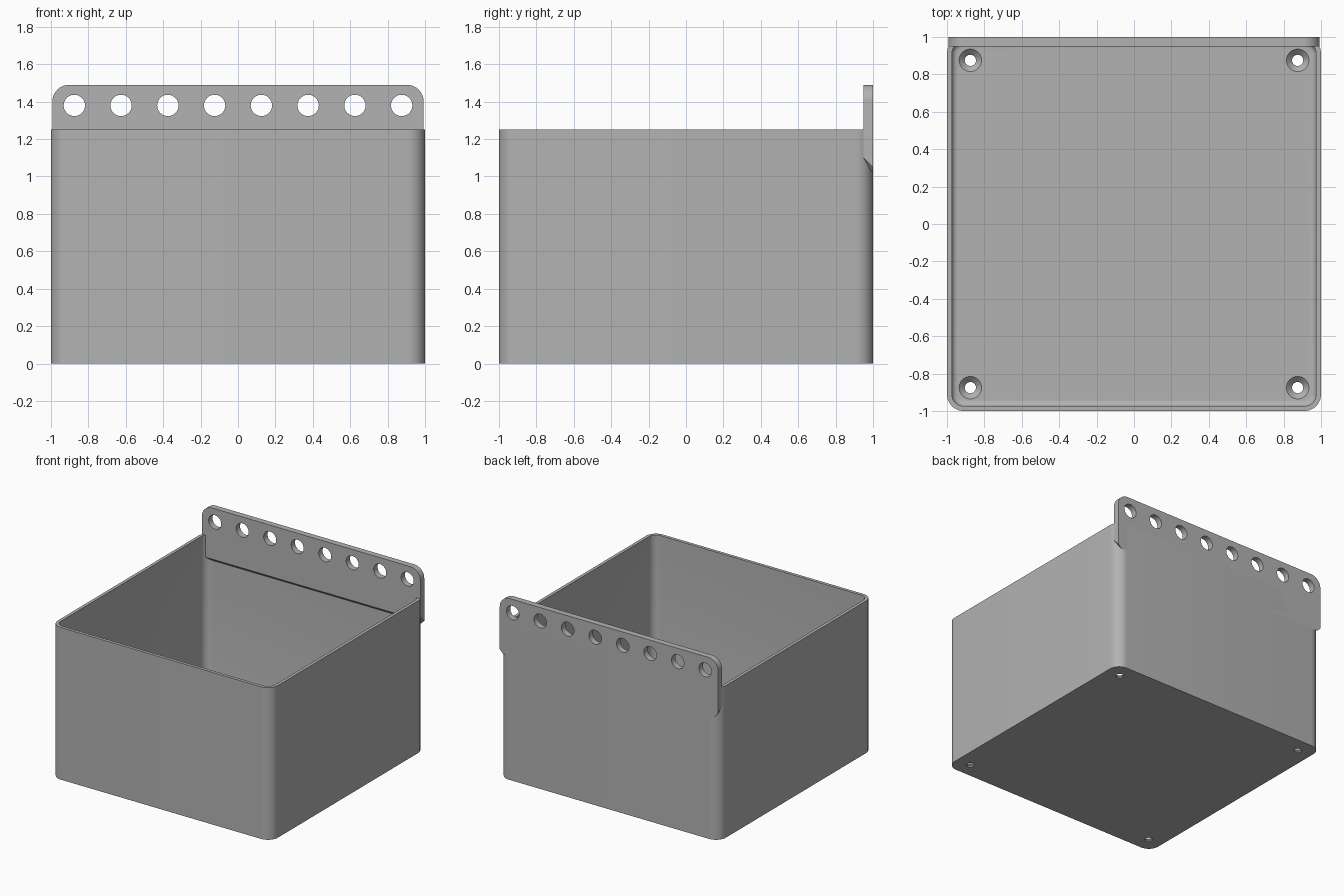
import bpy, bmesh, math
from mathutils import Matrix, Vector

if "Cube" in bpy.data.objects:
    bpy.data.objects.remove(bpy.data.objects["Cube"], do_unlink=True)

HEIGHT, WALL, FLOOR, RADIUS, FILLET = 1.25, 0.026, 0.04, 0.09, 0.03
TAB_TOP, TAB_LOW, TAB_HALF, TAB_DEPTH = 1.49, 1.02, 0.993, 0.05

grey = bpy.data.materials.new("plain grey")
grey.use_nodes = True
colour = (0.45, 0.45, 0.45, 1)
grey.diffuse_color = colour
grey.node_tree.nodes["Principled BSDF"].inputs["Base Color"].default_value = colour


def make_object(name, bm):
    bmesh.ops.recalc_face_normals(bm, faces=bm.faces)
    mesh = bpy.data.meshes.new(name)
    bm.to_mesh(mesh)
    bm.free()
    mesh.materials.append(grey)
    obj = bpy.data.objects.new(name, mesh)
    bpy.context.collection.objects.link(obj)
    return obj


def arc(cx, cy, r, start, steps=10):
    """Quarter turn counter-clockwise from a start angle."""
    angles = [math.radians(start + 90 * i / steps) for i in range(steps + 1)]
    return [(cx + r * math.cos(a), cy + r * math.sin(a)) for a in angles]


def rounded_square(inset):
    r = max(RADIUS - inset, 0.02)
    c = 1 - inset - r
    signs = [(1, 1), (-1, 1), (-1, -1), (1, -1)]
    return [p for i, (sx, sy) in enumerate(signs) for p in arc(sx * c, sy * c, r, 90 * i)]


def cone(bm, r1, r2, depth, matrix):
    bmesh.ops.create_cone(bm, cap_ends=True, segments=40, radius1=r1, radius2=r2,
                          depth=depth, matrix=matrix)


def drill(obj, cutter_bm):
    cutter = make_object("hole_cutter", cutter_bm)
    cutter.hide_render = True
    mod = obj.modifiers.new("holes", "BOOLEAN")
    mod.operation, mod.solver, mod.object = "DIFFERENCE", "EXACT", cutter
    bpy.context.view_layer.objects.active = obj
    bpy.ops.object.modifier_apply(modifier=mod.name)
    bpy.data.objects.remove(cutter, do_unlink=True)


def smooth(obj):
    bpy.ops.object.select_all(action="DESELECT")
    obj.select_set(True)
    bpy.context.view_layer.objects.active = obj
    bpy.ops.object.shade_smooth_by_angle(angle=math.radians(30))


# Open box: rings run up the outside, over the rim and down to a filleted floor
sections = [(0, 0), (0, HEIGHT), (WALL, HEIGHT)]
for i in range(6):
    a = math.radians(90 * i / 5)
    sections.append((WALL + FILLET * (1 - math.cos(a)), FLOOR + FILLET * (1 - math.sin(a))))
bm = bmesh.new()
rings = [[bm.verts.new((x, y, z)) for x, y in rounded_square(inset)] for inset, z in sections]
for low, high in zip(rings, rings[1:]):
    for i in range(len(low)):
        j = (i + 1) % len(low)
        bm.faces.new((low[i], low[j], high[j], high[i]))
bm.faces.new(rings[0])
bm.faces.new(rings[-1])
box = make_object("box", bm)

# Countersunk screw holes in the floor corners
bm = bmesh.new()
sink = 0.03
for x in (-0.875, 0.875):
    for y in (-0.875, 0.875):
        angles = [2 * math.pi * i / 40 for i in range(40)]
        profile = [(0.03, -0.1), (0.03, FLOOR - sink), (0.06, FLOOR), (0.06, FLOOR + 0.02)]
        loops = [[bm.verts.new((x + r * math.cos(a), y + r * math.sin(a), z)) for a in angles]
                 for r, z in profile]
        for low, high in zip(loops, loops[1:]):
            for i in range(40):
                j = (i + 1) % 40
                bm.faces.new((low[i], low[j], high[j], high[i]))
        bm.faces.new(loops[0])
        bm.faces.new(loops[-1])
drill(box, bm)
smooth(box)

# Hanging plate with rounded top corners and a sloped underside
c = TAB_HALF - RADIUS
bevel = 0.03
outline = arc(c, TAB_TOP - RADIUS, RADIUS, 0) + arc(-c, TAB_TOP - RADIUS, RADIUS, 90)
outline += [(-TAB_HALF, TAB_LOW + bevel), (bevel - TAB_HALF, TAB_LOW),
            (TAB_HALF - bevel, TAB_LOW), (TAB_HALF, TAB_LOW + bevel)]
bm = bmesh.new()
back = [bm.verts.new((x, 1, z)) for x, z in outline]
front = [bm.verts.new((x, 1 - TAB_DEPTH, z + (TAB_DEPTH if z < HEIGHT else 0)))
         for x, z in outline]
for i in range(len(back)):
    j = (i + 1) % len(back)
    bm.faces.new((back[i], back[j], front[j], front[i]))
bm.faces.new(back)
bm.faces.new(front)
plate = make_object("hanging_plate", bm)

# Row of eight mounting holes
bm = bmesh.new()
for i in range(8):
    place = Matrix.Translation(Vector((-0.875 + 0.25 * i, 1, 1.38)))
    cone(bm, 0.057, 0.057, 0.4, place @ Matrix.Rotation(math.pi / 2, 4, "X"))
drill(plate, bm)
smooth(plate)
